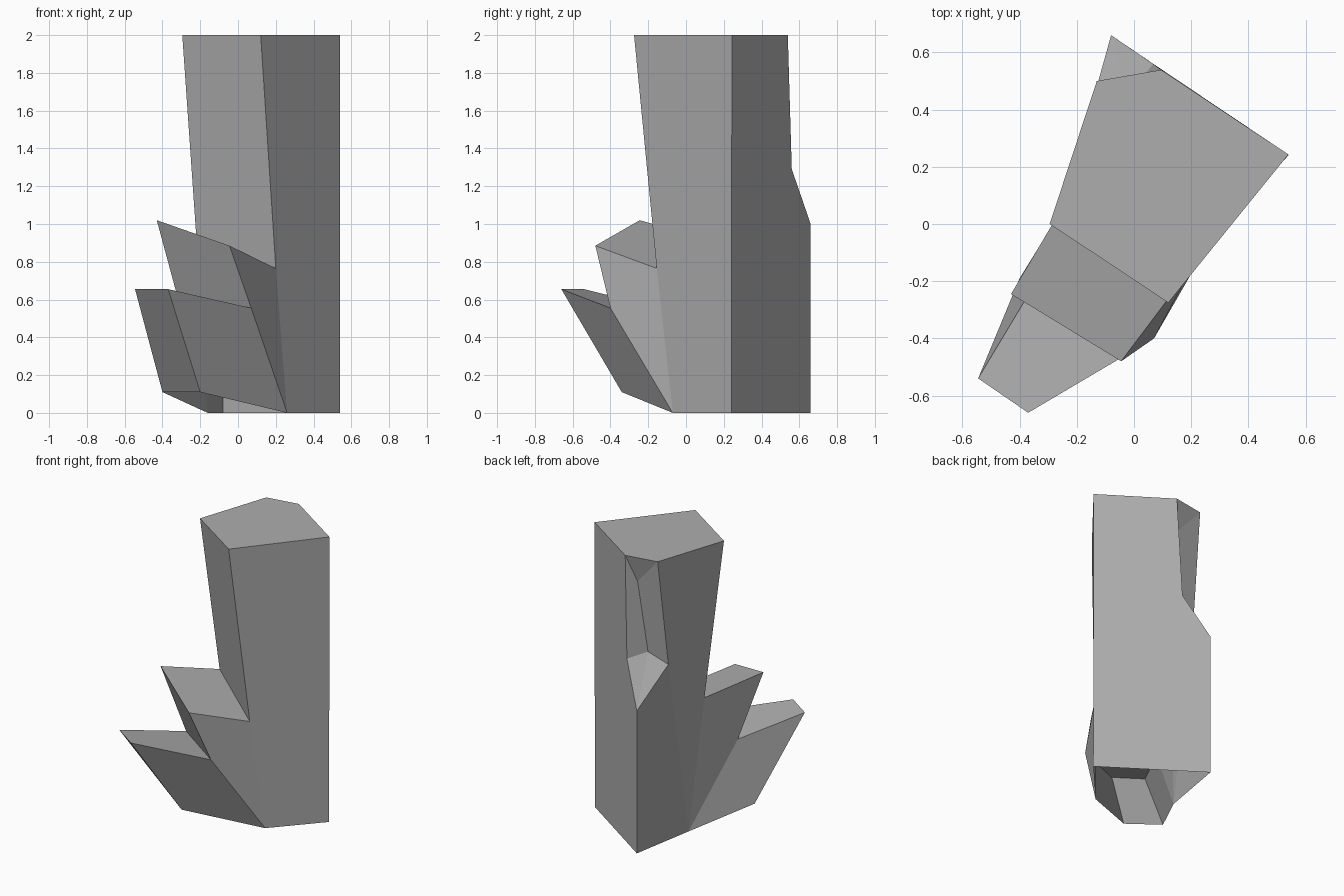
import bpy, bmesh
from mathutils import Vector

if "Cube" in bpy.data.objects:
    bpy.data.objects.remove(bpy.data.objects["Cube"])

# Dark stone colour
stone = bpy.data.materials.new("dark_stone")
stone.diffuse_color = (.42, .42, .42, 1)
stone.use_nodes = True
stone.node_tree.nodes["Principled BSDF"].inputs["Base Color"].default_value = stone.diffuse_color

# Named corner points shared by the three crystals
P = {
    # base corners
    'a0': (-.08, .66, 0), 'b0': (.54, .24, 0), 'c0': (.26, -.07, 0), 'd0': (-.16, .20, 0),
    # column top
    'b2': (.54, .243, 2), 'c2': (.12, -.275, 2), 'd2': (-.295, 0, 2),
    'e2': (-.13, .50, 2), 'f2': (.095, .539, 2),
    # chipped back corner
    'a1': (-.08, .66, 1), 'g': (.04, .48, 1.81), 'h1': (.067, .56, 1.29),
    'h2': (-.02, .45, 1.32), 'h3': (-.15, .41, 1.25),
    # middle crystal
    'v': (-.22, .11, .92), 'w': (.20, -.155, .765),
    'm1': (-.43, -.245, 1.02), 'm2': (-.045, -.48, .885),
    # small crystal
    's': (.07, -.40, .555), 'u': (-.305, -.14, .557),
    'r1': (-.545, -.54, .655), 'r2': (-.37, -.66, .655),
    'p': (-.40, -.19, .11), 'q': (-.20, -.34, .11),
}


def shell(name, faces, inside):
    """Open shell of flat facets, all facing away from an inside point."""
    bm = bmesh.new()
    verts = {}
    for face in faces:
        keys = face.split()
        for k in keys:
            if k not in verts:
                verts[k] = bm.verts.new(P[k])
        f = bm.faces.new([verts[k] for k in keys])
        f.normal_update()
        if f.normal.dot(f.calc_center_median() - Vector(inside)) < 0:
            f.normal_flip()
    mesh = bpy.data.meshes.new(name)
    bm.to_mesh(mesh)
    bm.free()
    mesh.materials.append(stone)
    obj = bpy.data.objects.new(name, mesh)
    bpy.context.collection.objects.link(obj)


# Tall column with a chipped back corner, open underneath
shell('tall_crystal', [
    'b2 c2 d2 e2 f2', 'e2 f2 g',
    'a0 b0 b2 f2 h1 a1', 'b0 c0 w c2 b2', 'c2 d2 v w',
    'a0 a1 h3 d0', 'd0 h3 e2 d2 v',
    'f2 h1 h2 g', 'e2 g h2 h3', 'h1 h2 a1', 'h2 h3 a1',
], (.15, .15, 1.2))

# Middle crystal leaning out of the front face
shell('middle_crystal', [
    'm1 m2 w v', 'm1 m2 s u', 'v m1 u d0', 'w m2 s c0',
], (-.05, -.05, .5))

# Small outer crystal
shell('small_crystal', [
    'r1 r2 s u', 'r1 r2 q p', 'r1 u d0 p', 'r2 s c0 q',
], (-.2, -.25, .35))
